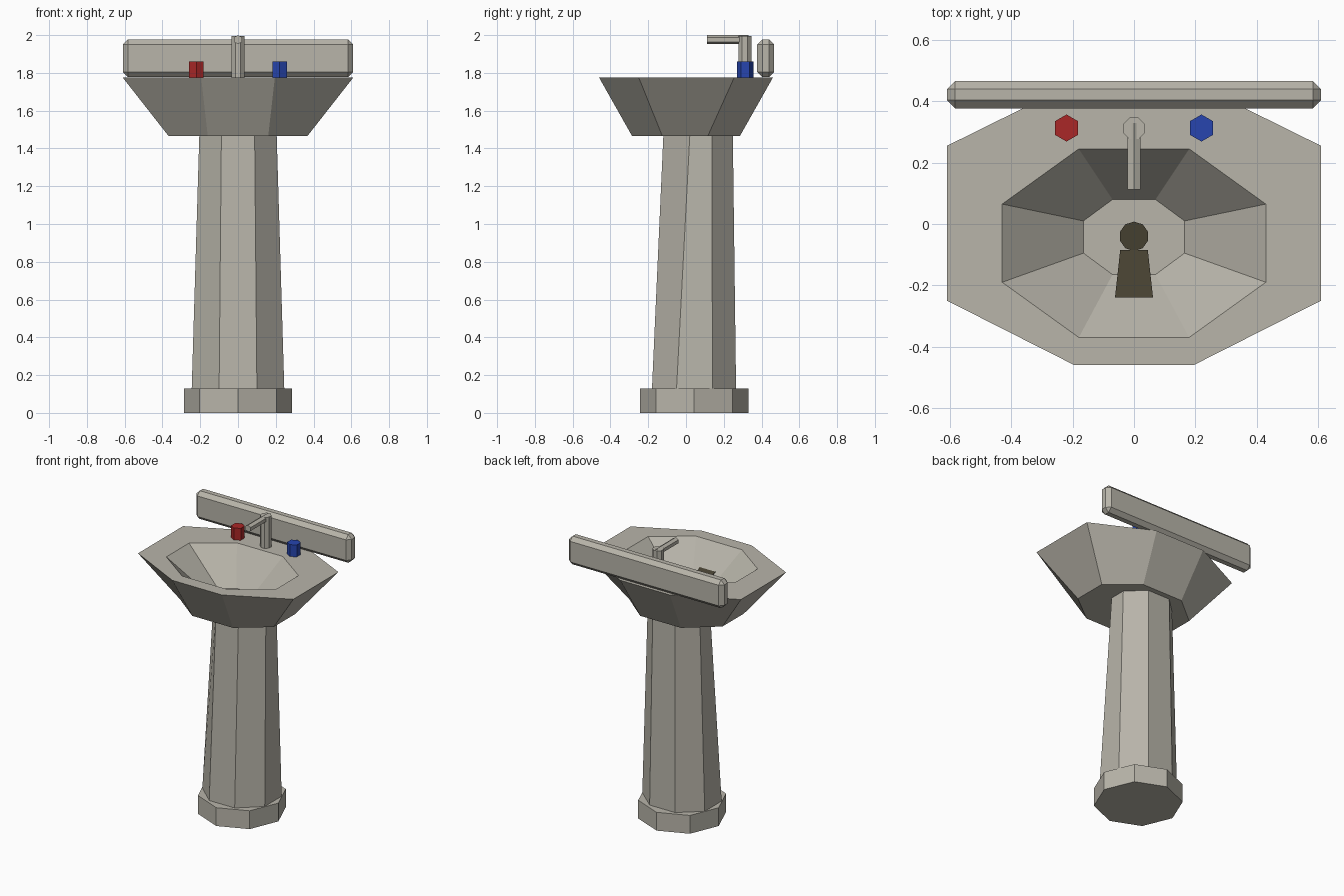
import bpy, bmesh
from math import pi
from mathutils import Matrix, Vector

cube = bpy.data.objects.get("Cube")
if cube:
    bpy.data.objects.remove(cube, do_unlink=True)


def material(name, rgb):
    mat = bpy.data.materials.new(name)
    mat.use_nodes = True
    mat.diffuse_color = (*rgb, 1)
    mat.node_tree.nodes["Principled BSDF"].inputs["Base Color"].default_value = (*rgb, 1)
    return mat


CERAMIC = material("warm_grey_ceramic", (0.48, 0.46, 0.40))
RED = material("hot_red", (0.40, 0.02, 0.02))
BLUE = material("cold_blue", (0.02, 0.06, 0.43))
DRAIN = material("dark_brown", (0.06, 0.05, 0.03))


def finish(name, bm, mat):
    bmesh.ops.recalc_face_normals(bm, faces=bm.faces)
    mesh = bpy.data.meshes.new(name)
    bm.to_mesh(mesh)
    bm.free()
    mesh.materials.append(mat)
    obj = bpy.data.objects.new(name, mesh)
    bpy.context.collection.objects.link(obj)
    return obj


def octagon(z, half_x, flat_x, front, flat_front, flat_back, back):
    """Eight-sided ring, symmetric in x, with its own front and back depths."""
    right = [(flat_x, front), (half_x, flat_front), (half_x, flat_back), (flat_x, back)]
    left = [(-x, y) for x, y in reversed(right)]
    return [(x, y, z) for x, y in right + left]


def loft(name, rings, mat):
    """Skin a stack of rings and cap both ends."""
    bm = bmesh.new()
    loops = [[bm.verts.new(p) for p in ring] for ring in rings]
    for a, b in zip(loops, loops[1:]):
        n = len(a)
        for i in range(n):
            j = (i + 1) % n
            bm.faces.new((a[i], a[j], b[j], b[i]))
    bm.faces.new(loops[0][::-1])
    bm.faces.new(loops[-1])
    return finish(name, bm, mat)


def prism(name, sides, radius, start, end, mat, turn=0.0):
    """Straight bar of regular section between two points."""
    start, end = Vector(start), Vector(end)
    axis = end - start
    bm = bmesh.new()
    matrix = (Matrix.Translation((start + end) / 2)
              @ axis.to_track_quat("Z", "Y").to_matrix().to_4x4()
              @ Matrix.Rotation(turn, 4, "Z"))
    bmesh.ops.create_cone(bm, cap_ends=True, segments=sides, radius1=radius,
                          radius2=radius, depth=axis.length, matrix=matrix)
    return finish(name, bm, mat)


# Pedestal foot and tapering column
prism("pedestal_foot", 8, 0.287, (0, 0.043, 0), (0, 0.043, 0.13), CERAMIC)
loft("pedestal_column", [
    octagon(0.13, 0.245, 0.10, -0.18, -0.05, 0.14, 0.265),
    octagon(1.465, 0.205, 0.088, -0.12, 0.02, 0.137, 0.248),
], CERAMIC)

# Basin: underside, outer wall, flat rim, bowl wall and bowl floor
loft("basin", [
    octagon(1.465, 0.367, 0.16, -0.285, -0.125, 0.115, 0.285),
    octagon(1.775, 0.61, 0.195, -0.46, -0.25, 0.255, 0.46),
    octagon(1.775, 0.43, 0.18, -0.37, -0.19, 0.065, 0.245),
    octagon(1.545, 0.165, 0.07, -0.165, -0.095, 0.01, 0.08),
], CERAMIC)

# Chamfered backsplash
bm = bmesh.new()
bmesh.ops.create_cube(bm, size=1, matrix=Matrix.Translation((0, 0.422, 1.877))
                      @ Matrix.Diagonal((1.22, 0.09, 0.20, 1)))
bmesh.ops.bevel(bm, geom=bm.edges[:], offset=0.027, segments=1, affect="EDGES")
finish("backsplash", bm, CERAMIC)

# Tap: upright post and six-sided spout with a ridge on top
prism("tap_post", 8, 0.038, (0, 0.312, 1.77), (0, 0.312, 1.995), CERAMIC, pi / 8)
prism("tap_spout", 6, 0.024, (0, 0.112, 1.976), (0, 0.33, 1.976), CERAMIC, 0)
spout = bpy.data.objects["tap_spout"]
# Turn the section so that a corner points straight up
if max(v.co.z for v in spout.data.vertices) < 1.999:
    spout.data.transform(Matrix.Translation((0, 0, 1.976)) @ Matrix.Rotation(pi / 6, 4, "Y")
                         @ Matrix.Translation((0, 0, -1.976)))

# Hot and cold handles
for name, side, mat in (("hot_handle", -1, RED), ("cold_handle", 1, BLUE)):
    x = side * 0.22
    prism(name, 6, 0.044, (x, 0.313, 1.772), (x, 0.313, 1.86), mat, pi / 6)
    handle = bpy.data.objects[name]
    # Corners point to the front and back
    if max(v.co.y for v in handle.data.vertices) < 0.355:
        handle.data.transform(Matrix.Translation((x, 0.313, 0)) @ Matrix.Rotation(pi / 6, 4, "Z")
                              @ Matrix.Translation((-x, -0.313, 0)))

# Drain plug and the flared stain plate leaning on the bowl's front slope
prism("drain", 10, 0.048, (0, -0.04, 1.543), (0, -0.04, 1.552), DRAIN)


def plate_ring(lift):
    return [(-0.062, -0.24, 1.632 + lift), (0.062, -0.24, 1.632 + lift),
            (0.045, -0.085, 1.547 + lift), (-0.045, -0.085, 1.547 + lift)]


loft("drain_plate", [plate_ring(0), plate_ring(0.005)], DRAIN)
